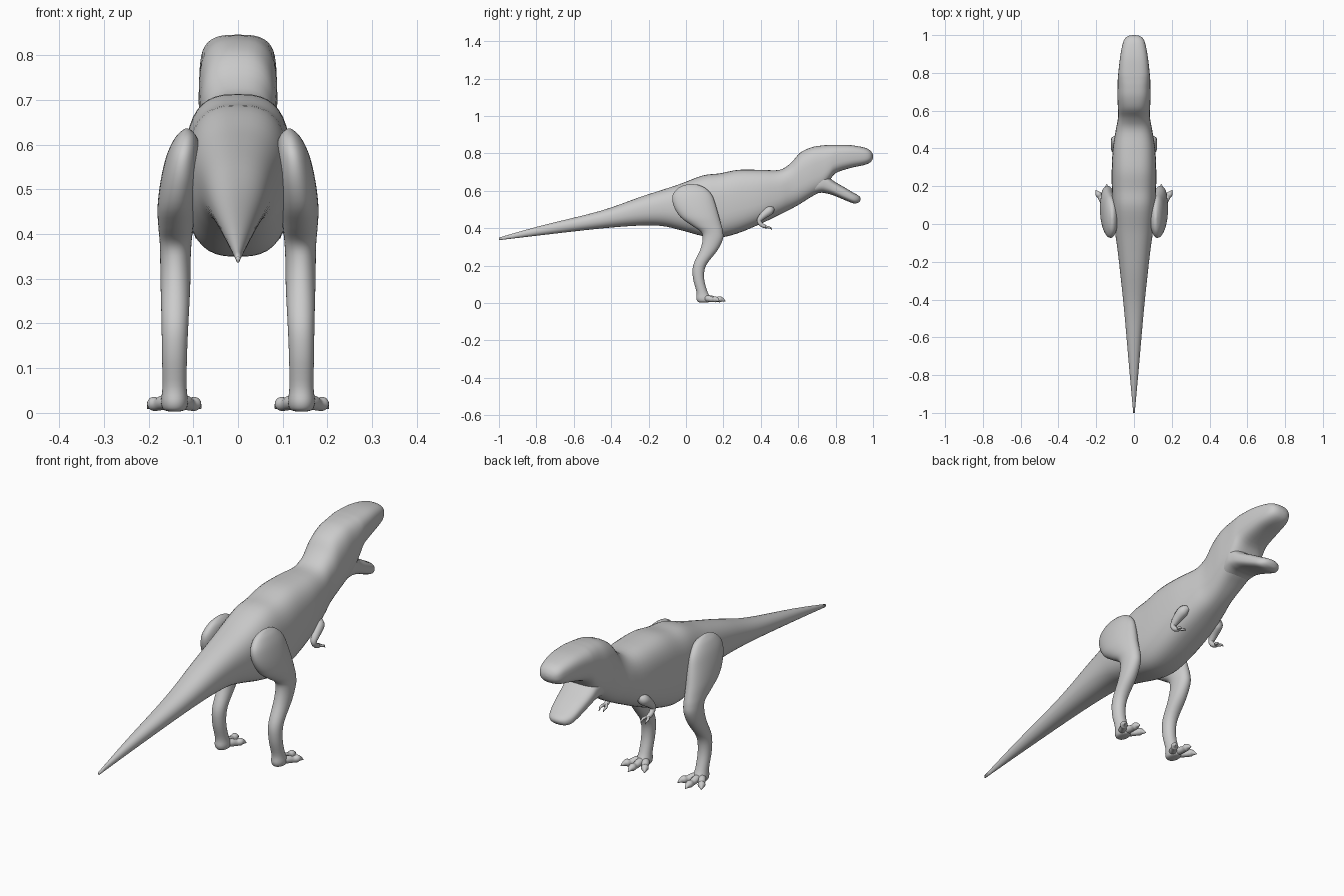
import bpy, bmesh, math
from mathutils import Vector

SIDES = 40


def smooth_rows(rows, steps):
    # Catmull-Rom interpolation between section rows
    out = []
    for i in range(len(rows) - 1):
        p = [rows[min(max(i + k, 0), len(rows) - 1)] for k in (-1, 0, 1, 2)]
        for s in range(steps):
            t = s / steps
            out.append([0.5 * (2 * b + (c - a) * t + (2 * a - 5 * b + 4 * c - d) * t * t
                               + (3 * b - a - 3 * c + d) * t ** 3)
                        for a, b, c, d in zip(*p)])
    out.append(list(rows[-1]))
    return out


def finish(ob, mirror):
    bpy.context.collection.objects.link(ob)
    if mirror:
        ob.modifiers.new("mirror", 'MIRROR')
    return ob


def loft(name, rows, along, mirror=False, steps=4):
    # rows: (x, y, z, half width, half depth, squareness)
    bm = bmesh.new()
    rings = []
    for x, y, z, a, b, n in smooth_rows(rows, steps):
        a, b = max(a, 0.001), max(b, 0.001)
        ring = []
        for k in range(SIDES):
            t = 2 * math.pi * k / SIDES
            c, s = math.cos(t), math.sin(t)
            u = a * math.copysign(abs(c) ** (2 / n), c)
            v = b * math.copysign(abs(s) ** (2 / n), s)
            ring.append(bm.verts.new((x + u, y, z + v) if along == 'Y' else (x + u, y + v, z)))
        rings.append(ring)
    for r0, r1 in zip(rings, rings[1:]):
        for k in range(SIDES):
            j = (k + 1) % SIDES
            bm.faces.new((r0[k], r0[j], r1[j], r1[k]))
    bm.faces.new(rings[0])
    bm.faces.new(rings[-1])
    bmesh.ops.recalc_face_normals(bm, faces=bm.faces)
    for f in bm.faces:
        f.smooth = True
    me = bpy.data.meshes.new(name)
    bm.to_mesh(me)
    bm.free()
    return finish(bpy.data.objects.new(name, me), mirror)


def tube(name, pts, mirror=True):
    # pts: (x, y, z, radius), smoothed into a tapered limb
    cu = bpy.data.curves.new(name, 'CURVE')
    cu.dimensions = '3D'
    cu.bevel_depth = 1.0
    cu.bevel_resolution = 4
    cu.use_fill_caps = True
    pts = smooth_rows(pts, 5)
    sp = cu.splines.new('POLY')
    sp.points.add(len(pts) - 1)
    for p, (x, y, z, r) in zip(sp.points, pts):
        p.co = (x, y, z, 1)
        p.radius = max(r, 0.001)
    sp.use_smooth = True
    return finish(bpy.data.objects.new(name, cu), mirror)


def profile(data):
    # (y, bottom, top, half width, squareness) -> loft rows
    return [(0, y, (lo + hi) / 2, w, (hi - lo) / 2, n) for y, lo, hi, w, n in data]


# Tail, torso, neck and upper head in one skin
loft("body", profile([
    (-1.0, .336, .350, .004, 2), (-.78, .362, .412, .024, 2.1), (-.46, .398, .492, .052, 2.2),
    (-.25, .414, .565, .074, 2.3), (-.13, .412, .604, .088, 2.4), (-.03, .390, .637, .102, 2.5),
    (.09, .358, .682, .113, 2.7), (.18, .350, .693, .117, 2.8), (.28, .374, .712, .118, 2.8),
    (.40, .424, .712, .112, 2.8), (.50, .472, .712, .096, 2.7), (.56, .502, .748, .085, 2.6),
    (.61, .530, .803, .085, 2.7), (.67, .568, .832, .088, 2.9), (.725, .600, .842, .087, 3),
    (.765, .650, .845, .086, 3), (.80, .694, .846, .083, 3), (.88, .722, .844, .074, 3),
    (.95, .737, .832, .061, 2.8), (.982, .750, .818, .048, 2.5), (.996, .766, .801, .028, 2.2),
    (1.0, .782, .786, .003, 2)]), 'Y')

# Open lower jaw
loft("lower_jaw", profile([
    (.62, .56, .66, .060, 2.5), (.71, .588, .695, .080, 2.8), (.75, .586, .685, .080, 2.8),
    (.79, .575, .652, .076, 2.8), (.85, .550, .617, .068, 2.8), (.895, .533, .590, .058, 2.6),
    (.920, .536, .576, .042, 2.4), (.931, .547, .566, .022, 2.1), (.934, .555, .558, .003, 2)]), 'Y')


# Legs from hip to ankle: (z, back, front, inner x, outer x)
leg = [(.636, .025, .035, .112, .118), (.630, -.01, .07, .102, .127), (.612, -.045, .107, .09, .143),
       (.575, -.072, .140, .085, .160), (.52, -.066, .160, .085, .173), (.46, -.030, .177, .093, .180),
       (.415, .030, .190, .100, .178), (.38, .080, .198, .104, .175), (.34, .089, .197, .106, .174),
       (.28, .074, .167, .107, .173), (.20, .038, .107, .111, .171), (.13, .038, .097, .114, .170),
       (.06, .056, .115, .115, .169), (.025, .055, .135, .112, .172), (.008, .062, .132, .117, .167),
       (.003, .075, .115, .13, .154)]
loft("leg", [((a + b) / 2, (y0 + y1) / 2, z, (b - a) / 2, (y1 - y0) / 2, 2.1)
             for z, y0, y1, a, b in leg], 'Z', True)

# Three splayed toes with claws on each foot
for label, tip_x, tip_y in (("inner", .083, .180), ("middle", .144, .212), ("outer", .203, .180)):
    a, b = Vector((.142, .085, .024)), Vector((tip_x, tip_y, .008))

    def at(t, z, r):
        p = a.lerp(b, t)
        return (p.x, p.y, z, r)
    tube(label + "_toe", [at(0, .025, .014), at(.35, .024, .017), at(.6, .019, .014),
                          at(.76, .020, .016), at(.87, .017, .010), at(1, .010, .001)])

# Tiny folded arms with two claws
tube("arm", [(.085, .465, .505, .012), (.096, .445, .493, .024), (.104, .410, .465, .019),
             (.107, .391, .440, .013), (.108, .402, .420, .011), (.107, .420, .410, .010),
             (.106, .435, .405, .006)])
for dx in (-.012, .010):
    tube("arm_claw", [(.106, .420, .411, .006), (.106 + dx, .440, .405, .006),
                      (.106 + dx, .453, .400, .004), (.106 + dx, .460, .390, .001)])
